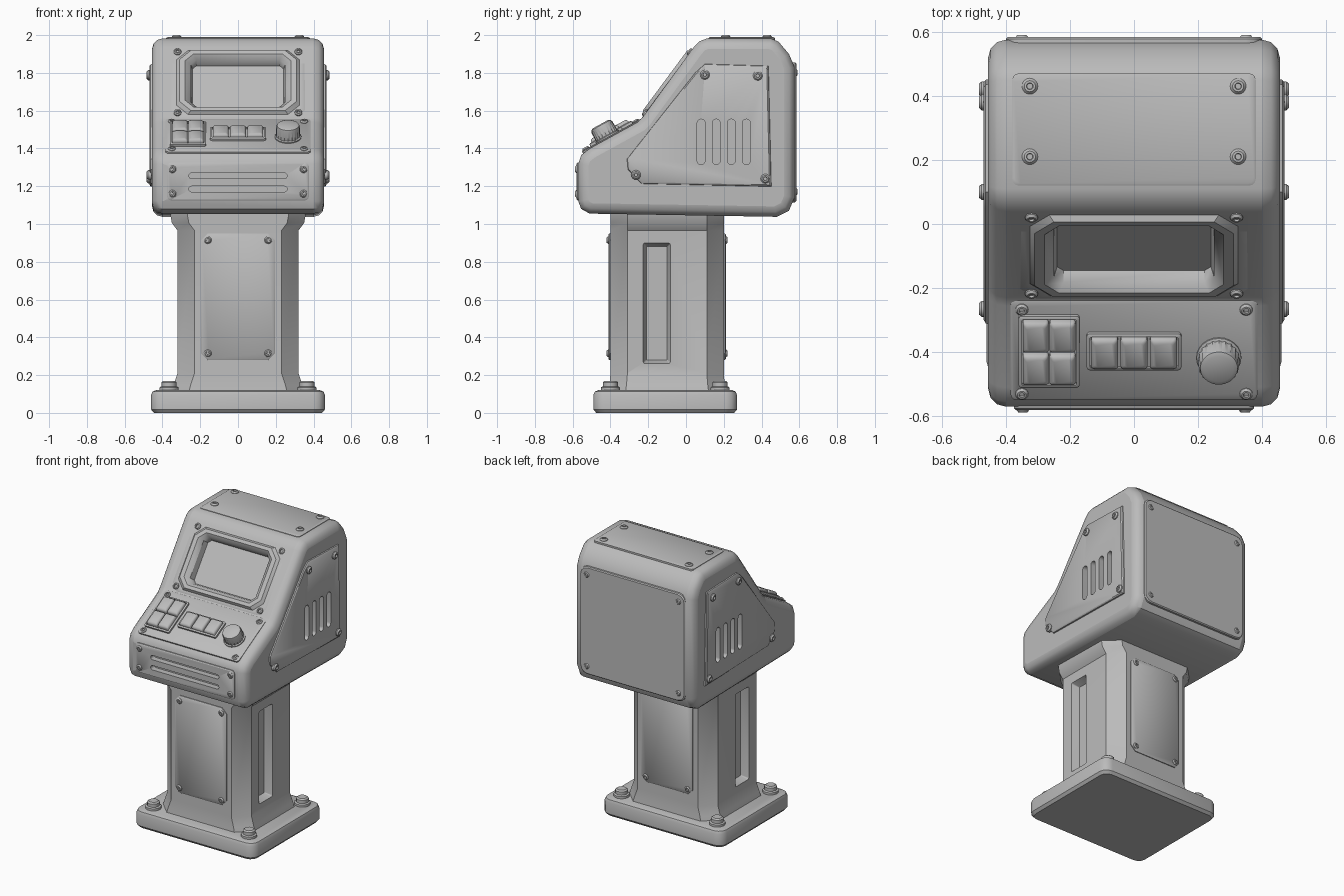
import bpy, bmesh
from math import radians, sin, cos, pi
from mathutils import Matrix, Vector, Euler

if "Cube" in bpy.data.objects:
    bpy.data.objects.remove(bpy.data.objects["Cube"])

grey = bpy.data.materials.new("plain grey")
grey.use_nodes = True
TONE = (0.5, 0.5, 0.5, 1)
grey.diffuse_color = TONE
grey.node_tree.nodes["Principled BSDF"].inputs["Base Color"].default_value = TONE


# ---------- helpers ----------
def frame(loc, tilt=0, turn=0):
    """Local plane: z is the outward normal, y points up the face."""
    return Matrix.Translation(loc) @ Euler((radians(tilt), 0, radians(turn))).to_matrix().to_4x4()


def rect(w, h, r, k=4):
    """Rectangle outline with rounded corners; k=2 gives plain chamfers."""
    pts = []
    for q, (sx, sy) in enumerate([(1, 1), (-1, 1), (-1, -1), (1, -1)]):
        for i in range(k):
            a = (q + i / (k - 1)) * pi / 2
            pts.append((sx * (w / 2 - r) + r * cos(a), sy * (h / 2 - r) + r * sin(a)))
    return pts


def circle(r, n=16, rib=1):
    return [(r * (rib if i % 2 else 1) * cos(2 * pi * i / n),
             r * (rib if i % 2 else 1) * sin(2 * pi * i / n)) for i in range(n)]


def shade(ob, angle=35):
    bpy.ops.object.select_all(action="DESELECT")
    ob.select_set(True)
    bpy.context.view_layer.objects.active = ob
    bpy.ops.object.shade_smooth_by_angle(angle=radians(angle))


def loft(name, mat, rings, centres=((0, 0),)):
    """Bridge stacked outlines (points, height) and cap them, once per centre."""
    bm = bmesh.new()
    for cx, cy in centres:
        loops = [[bm.verts.new(mat @ Vector((x + cx, y + cy, z))) for x, y in pts]
                 for pts, z in rings]
        for a, b in zip(loops, loops[1:]):
            for i in range(len(a)):
                j = (i + 1) % len(a)
                bm.faces.new((a[i], a[j], b[j], b[i]))
        bm.faces.new(loops[0][::-1])
        bm.faces.new(loops[-1])
    bmesh.ops.recalc_face_normals(bm, faces=bm.faces)
    me = bpy.data.meshes.new(name)
    bm.to_mesh(me)
    bm.free()
    me.materials.append(grey)
    ob = bpy.data.objects.new(name, me)
    bpy.context.collection.objects.link(ob)
    shade(ob)
    return ob


def apply(ob, kind, **settings):
    mod = ob.modifiers.new(kind, kind)
    for key, value in settings.items():
        setattr(mod, key, value)
    bpy.context.view_layer.objects.active = ob
    bpy.ops.object.modifier_apply(modifier=mod.name)


def cut(cutter, *targets):
    for ob in targets:
        apply(ob, "BOOLEAN", object=cutter, operation="DIFFERENCE", solver="EXACT")
        shade(ob)
    bpy.data.objects.remove(cutter)


def plate(name, mat, w, h, r, top, centre=(0, 0), k=4):
    return loft(name, mat, [(rect(w, h, r, k), -0.02), (rect(w, h, r, k), top * 0.5),
                            (rect(w - 0.012, h - 0.012, r, k), top)], [centre])


def bolts(name, mat, points, z=0.0, r=0.025):
    """Domed screws with a socket."""
    return loft(name, mat, [(circle(r), z - 0.01), (circle(r), z + r * 0.25),
                            (circle(r * 0.7), z + r * 0.6), (circle(r * 0.42), z + r * 0.6),
                            (circle(r * 0.36, 16), z + r * 0.25)], points)


def corners(x, y0, y1):
    return [(s * x, y) for s in (-1, 1) for y in (y0, y1)]


# ---------- frames of the faces ----------
SIDES = {"left": 1, "right": -1}
world = frame((0, 0, 0))
profile = frame((0, 0, 0), 90, 90)
console = frame((0, -0.39, 1.465), 28.8)
display = frame((0, -0.087, 1.742), 53.5)
front = frame((0, -0.57, 0), 90)
back = frame((0, 0.572, 0), 90, 180)
crown = frame((0, 0, 1.982))

# ---------- base and column ----------
foot = frame((0, -0.11, 0))
loft("base", foot, [(rect(0.89, 0.73, 0.05), 0), (rect(0.92, 0.76, 0.06), 0.018),
                    (rect(0.92, 0.76, 0.06), 0.095), (rect(0.905, 0.745, 0.055), 0.113),
                    (rect(0.87, 0.71, 0.045), 0.12)])
bolt_spots = corners(0.365, -0.29, 0.29)
loft("base_washers", foot, [(circle(0.05, 20), 0.11), (circle(0.05, 20), 0.135),
                            (circle(0.042, 20), 0.14)], bolt_spots)
loft("base_bolts", foot, [(circle(0.04, 12), 0.13), (circle(0.04, 12), 0.162),
                          (circle(0.03, 12), 0.17)], bolt_spots)

shaft = frame((0, -0.10, 0))
column = loft("column", shaft, [
    (rect(0.70, 0.62, 0.09, 2), 0.11), (rect(0.68, 0.61, 0.09, 2), 0.15),
    (rect(0.64, 0.60, 0.09, 2), 0.21), (rect(0.64, 0.60, 0.09, 2), 0.965),
    (rect(0.70, 0.60, 0.09, 2), 1.005), (rect(0.72, 0.60, 0.09, 2), 1.06)])
for side, s in SIDES.items():
    face = frame((s * 0.32, -0.155, 0.58), 90, s * 90)
    cut(loft("slot_cutter", face, [(rect(0.11, 0.60, 0.005), -0.05),
                                   (rect(0.145, 0.64, 0.01), 0.002),
                                   (rect(0.145, 0.64, 0.01), 0.05)]), column)
for name, y, turn in (("front", -0.40, 0), ("back", 0.20, 180)):
    face = frame((0, y, 0.615), 90, turn)
    plate(f"column_{name}_panel", face, 0.39, 0.67, 0.035, 0.011, k=2)
    bolts(f"column_{name}_bolts", face, corners(0.16, -0.30, 0.30), 0.008, 0.02)

# ---------- head ----------
outline = [(-0.57, 1.12), (-0.555, 1.08), (-0.51, 1.055), (0.48, 1.038), (0.545, 1.07),
           (0.575, 1.14), (0.575, 1.83), (0.545, 1.90), (0.49, 1.965), (0.45, 1.982),
           (0.11, 1.982), (0.07, 1.967), (0.04, 1.935), (-0.23, 1.565), (-0.255, 1.54),
           (-0.51, 1.40), (-0.555, 1.365), (-0.57, 1.32)]
head = loft("head", profile, [(outline, -0.455), (outline, 0.455)])
apply(head, "BEVEL", width=0.055, segments=3, limit_method="ANGLE", angle_limit=radians(70))
shade(head)
cut(loft("display_cutter", display, [(rect(0.52, 0.33, 0.03), -0.055),
                                     (rect(0.52, 0.33, 0.03), 0.1)]), head)

# side panels with vent slots
panel = [(-0.31, 1.345), (-0.305, 1.29), (-0.235, 1.215), (0.45, 1.20),
         (0.435, 1.835), (0.10, 1.845), (0.05, 1.80)]
for side, s in SIDES.items():
    face = frame((s * 0.455, 0, 0), 90, s * 90)

    def shape(scale):
        return [(s * (0.13 + (y - 0.13) * scale), 1.5 + (z - 1.5) * scale) for y, z in panel]

    cover = loft(f"{side}_panel", face, [(shape(1.02), -0.02), (shape(1), 0.008), (shape(0.975), 0.014)])
    slots = [(s * (0.08 + 0.08 * i), 1.435) for i in range(4)]
    cut(loft("vent_cutter", face, [(rect(0.042, 0.24, 0.0205, 6), -0.035),
                                   (rect(0.042, 0.24, 0.0205, 6), 0.05)], slots), head, cover)
    bolts(f"{side}_panel_bolts", face, [(s * y, z) for y, z in (
        (0.10, 1.79), (0.38, 1.785), (0.42, 1.24), (-0.265, 1.26))], 0.014)

# back cover and crown plate
plate("back_panel", back, 0.80, 0.74, 0.05, 0.012, (0, 1.485))
bolts("back_bolts", back, corners(0.35, 1.17, 1.80), 0.006, 0.02)
plate("crown_panel", crown, 0.76, 0.35, 0.02, 0.007, (0, 0.295))
bolts("crown_bolts", crown, corners(0.325, 0.21, 0.43), 0.004)

# lower front panel with two vents
grille = plate("front_panel", front, 0.75, 0.20, 0.02, 0.01, (0, 1.225))
cut(loft("grille_cutter", front, [(rect(0.52, 0.03, 0.0145, 5), -0.03),
                                  (rect(0.52, 0.03, 0.0145, 5), 0.05)],
         [(0, 1.255), (0, 1.185)]), head, grille)
bolts("front_bolts", front, corners(0.347, 1.16, 1.29), 0.006, 0.02)

# ---------- display: mount, raised lip, sunken screen ----------
loft("display_frame", display, [
    (rect(0.72, 0.47, 0.05, 2), -0.06), (rect(0.72, 0.47, 0.05, 2), 0.006),
    (rect(0.705, 0.455, 0.05, 2), 0.012), (rect(0.65, 0.42, 0.06, 2), 0.012),
    (rect(0.62, 0.395, 0.06, 2), 0.03), (rect(0.56, 0.35, 0.045, 2), 0.03),
    (rect(0.50, 0.31, 0.03, 2), 0.005), (rect(0.48, 0.29, 0.02, 2), -0.035)])
bolts("display_bolts", display, corners(0.32, -0.20, 0.20), 0.012, 0.02)

# ---------- control console ----------
plate("console_panel", console, 0.77, 0.36, 0.02, 0.008, (0, 0.0))
bolts("console_bolts", console, corners(0.35, -0.155, 0.145), 0.006, 0.02)


def keys(name, centre, tray, size, spots):
    w, h = tray
    loft(f"{name}_tray", console, [
        (rect(w, h, 0.01), -0.01), (rect(w, h, 0.01), 0.02), (rect(w - 0.012, h - 0.012, 0.008), 0.024),
        (rect(w - 0.02, h - 0.02, 0.006), 0.024), (rect(w - 0.02, h - 0.02, 0.006), 0.012)], [centre])
    bw, bh = size
    loft(f"{name}_buttons", console, [
        (rect(bw, bh, 0.008), 0.0), (rect(bw, bh, 0.008), 0.03), (rect(bw - 0.008, bh - 0.008, 0.008), 0.037),
        (rect(bw - 0.025, bh - 0.025, 0.008), 0.042)],
        [(centre[0] + x, centre[1] + y) for x, y in spots])


keys("keypad", (-0.265, 0), (0.19, 0.255), (0.08, 0.108), corners(0.042, -0.058, 0.058))
keys("selector", (0, 0), (0.295, 0.13), (0.083, 0.108), [(x, 0) for x in (-0.092, 0, 0.092)])

dial = [(0.265, -0.025)]
loft("knob_collar", console, [(circle(0.07, 24), -0.01), (circle(0.07, 24), 0.014),
                              (circle(0.064, 24), 0.018)], dial)
loft("knob", console, [(circle(0.065, 40, 0.93), 0.01), (circle(0.063, 40, 0.93), 0.07),
                       (circle(0.058, 40), 0.08), (circle(0.045, 40), 0.086)], dial)
